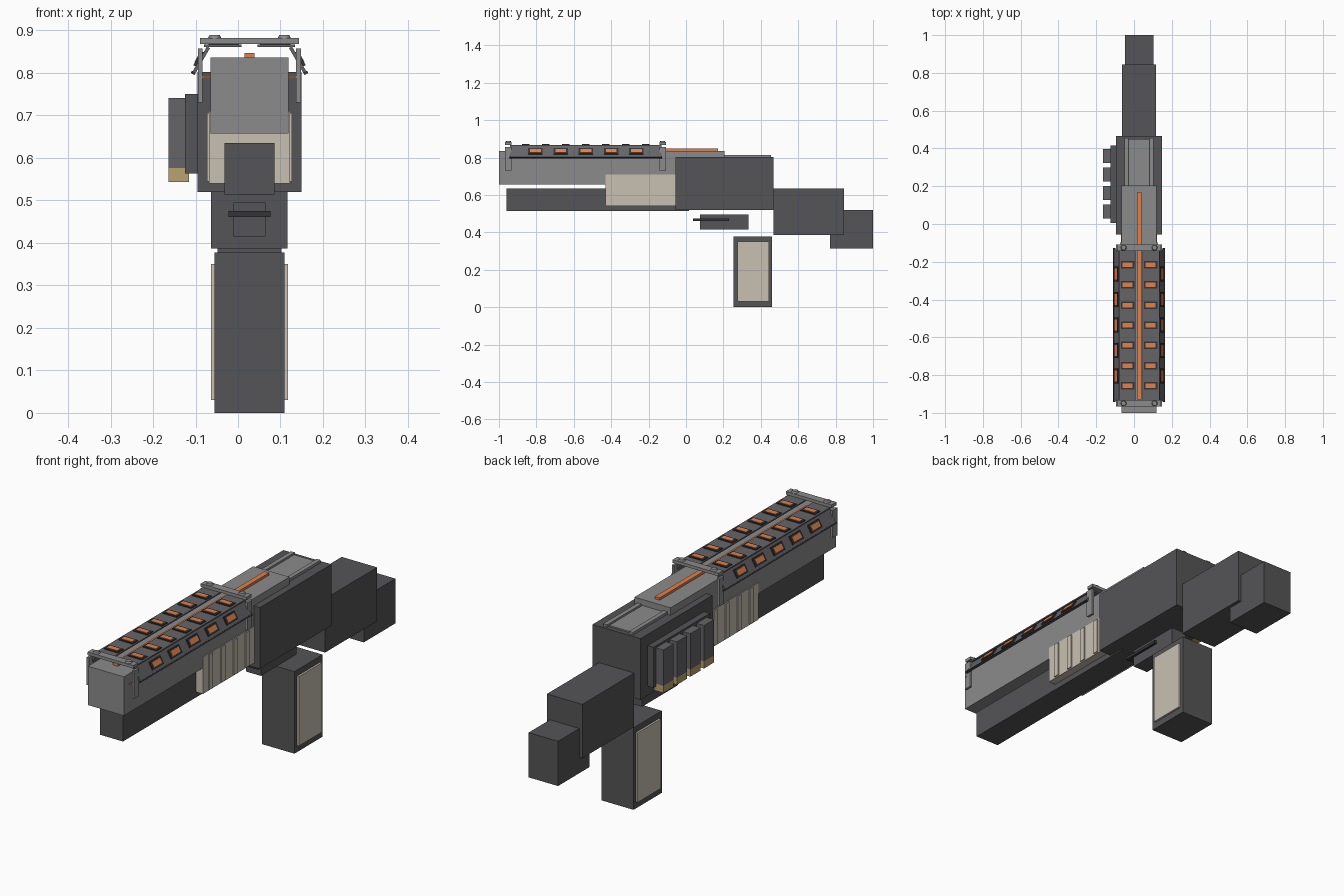
import bpy, bmesh, math
from mathutils import Matrix, Vector

if "Cube" in bpy.data.objects:
    bpy.data.objects.remove(bpy.data.objects["Cube"])

CX = 0.027  # symmetry plane of the gun body


def mat(name, r, g, b):
    m = bpy.data.materials.new(name)
    m.diffuse_color = (r, g, b, 1)
    m.use_nodes = True
    m.node_tree.nodes["Principled BSDF"].inputs["Base Color"].default_value = m.diffuse_color
    return m


DARK = mat("dark_metal", 0.09, 0.09, 0.095)
MID = mat("mid_metal", 0.13, 0.13, 0.14)
LIGHT = mat("light_metal", 0.26, 0.26, 0.265)
BLACK = mat("black", 0.035, 0.035, 0.04)
BEIGE = mat("beige", 0.58, 0.53, 0.45)
ORANGE = mat("orange", 0.75, 0.22, 0.07)
BRASS = mat("brass", 0.5, 0.36, 0.16)


def make(name, bm, m):
    me = bpy.data.meshes.new(name)
    bm.to_mesh(me)
    bm.free()
    me.materials.append(m)
    ob = bpy.data.objects.new(name, me)
    bpy.context.collection.objects.link(ob)
    return ob


def box(name, x, y, z, m):
    """Box from (min, max) pairs."""
    c = Vector([(p[0] + p[1]) / 2 for p in (x, y, z)])
    s = Vector([p[1] - p[0] for p in (x, y, z)])
    bm = bmesh.new()
    bmesh.ops.create_cube(bm, size=1, matrix=Matrix.Translation(c) @ Matrix.Diagonal(s).to_4x4())
    return make(name, bm, m)


def mid(w):
    """x range of width w centred on the body plane."""
    return (CX - w / 2, CX + w / 2)


def side(s, a, b):
    """x range between offsets a and b on side s of the body plane."""
    return tuple(sorted((CX + s * a, CX + s * b)))


# Main body
box("barrel_housing", mid(0.184), (-1.0, 0.205), (0.657, 0.836), LIGHT)
box("magazine_tube", mid(0.118), (-0.96, 0.015), (0.514, 0.635), DARK)
box("receiver", mid(0.245), (-0.055, 0.467), (0.52, 0.802), DARK)
box("receiver_top_plate", mid(0.105), (0.205, 0.445), (0.80, 0.808), LIGHT)
for s in (-1, 1):
    box("receiver_top_rail", side(s, 0.056, 0.076), (0.205, 0.455), (0.80, 0.814), LIGHT)
box("stock", mid(0.18), (0.467, 0.845), (0.387, 0.635), DARK)
box("stock_butt", mid(0.15), (0.77, 1.0), (0.314, 0.52), DARK)
box("sight_strip", mid(0.024), (-0.93, 0.17), (0.834, 0.847), ORANGE)

# Grip and trigger
box("grip", mid(0.164), (0.255, 0.46), (0.0, 0.378), DARK)
for s in (-1, 1):
    box("grip_panel", side(s, 0.08, 0.091), (0.275, 0.443), (0.03, 0.35), BEIGE)
box("trigger_guard", mid(0.075), (0.075, 0.335), (0.415, 0.495), DARK)
box("trigger_bar", mid(0.098), (0.037, 0.23), (0.461, 0.475), BLACK)

# Ribbed pump fore-end
box("fore_end", mid(0.19), (-0.43, -0.055), (0.54, 0.71), BEIGE)
for i in range(4):
    y = -0.375 + i * 0.088
    for s in (-1, 1):
        box("fore_end_rib", side(s, 0.09, 0.1), (y - 0.013, y + 0.013), (0.545, 0.706), BEIGE)

# Shell carrier on the left side
box("shell_carrier", (-0.125, -0.095), (0.005, 0.415), (0.563, 0.75), DARK)
for i in range(4):
    y = 0.065 + i * 0.0985
    yr = (y - 0.037, y + 0.037)
    box("shell", (-0.163, -0.12), yr, (0.576, 0.741), MID)
    box("shell_base", (-0.163, -0.115), yr, (0.543, 0.576), BRASS)


# Tilted side panels of the heat shield
def tilted(name, s, off, y, size, m):
    base = Vector((CX + s * 0.114, y, 0.830))
    rot = Matrix.Rotation(-s * math.radians(30), 4, 'Y')
    base += Vector((s * math.cos(math.radians(30)), 0, 0.5)) * off
    bm = bmesh.new()
    bmesh.ops.create_cube(bm, size=1, matrix=Matrix.Translation(base) @ rot @ Matrix.Diagonal(size).to_4x4())
    return make(name, bm, m)


for s in (-1, 1):
    tilted("shield_side_panel", s, 0, -0.535, Vector((0.008, 0.81, 0.07)), MID)
    tilted("shield_side_lip", s, 0.001, -0.535, Vector((0.010, 0.815, 0.006)), BLACK).location = (
        s * 0.0175, 0, -0.0303)
    for i in range(5):
        y = -0.805 + i * 0.135
        tilted("side_vent_frame", s, 0.006, y, Vector((0.008, 0.078, 0.038)), BLACK)
        tilted("side_vent", s, 0.0075, y, Vector((0.008, 0.058, 0.023)), ORANGE)

    # Top panels with vents
    box("shield_top_panel", side(s, 0.019, 0.107), (-0.94, -0.13), (0.861, 0.867), MID)
    for i in range(7):
        y = -0.857 + i * 0.107
        c = 0.061
        box("top_vent_frame", side(s, c - 0.036, c + 0.036), (y - 0.02, y + 0.02), (0.863, 0.871), BLACK)
        box("top_vent", side(s, c - 0.027, c + 0.027), (y - 0.012, y + 0.012), (0.865, 0.873), ORANGE)

# Brackets holding the heat shield
for y0, y1 in ((-0.967, -0.932), (-0.143, -0.108)):
    box("bracket_bar", mid(0.234), (y0, y1), (0.868, 0.882), LIGHT)
    box("bracket_trim", mid(0.243), (y0 + 0.002, y0 + 0.010), (0.788, 0.793), ORANGE)
    for s in (-1, 1):
        box("bracket_post", side(s, 0.11, 0.121), (y0, y1), (0.73, 0.857), LIGHT)
        bm = bmesh.new()
        bmesh.ops.create_cone(bm, cap_ends=True, segments=12, radius1=0.016, radius2=0.012, depth=0.008,
                              matrix=Matrix.Translation((CX + s * 0.082, (y0 + y1) / 2, 0.885)))
        make("bracket_bolt", bm, LIGHT)
